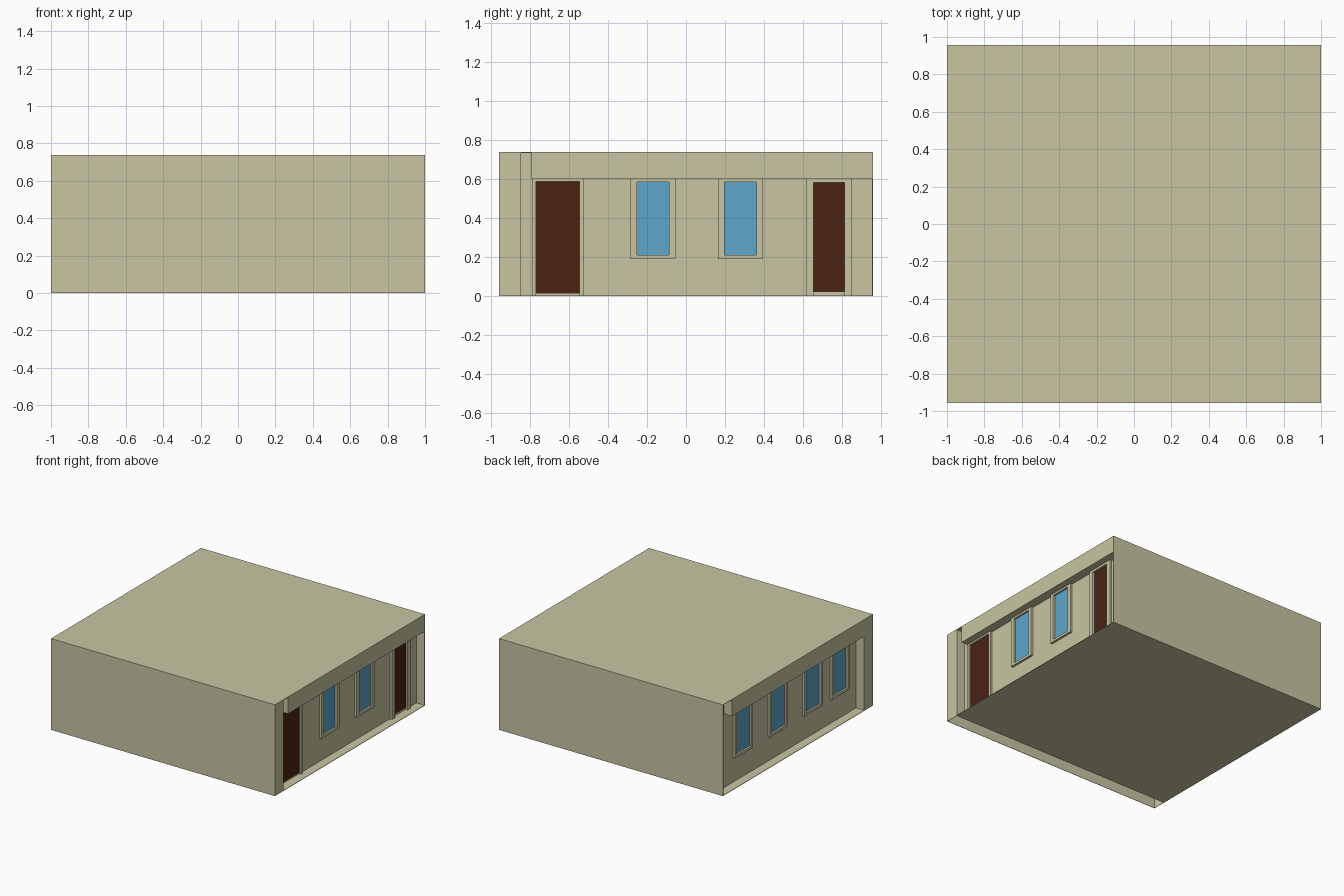
import bpy, bmesh
from mathutils import Vector

if "Cube" in bpy.data.objects:
    bpy.data.objects.remove(bpy.data.objects["Cube"])

X, Y, H = 1.0, 0.957, 0.737      # half width, half depth, height
YF = -0.845                      # inner face of the front block
XW = 0.927                       # recessed side wall plane
ZH = 0.60                        # underside of the side headers
T = 0.004                        # sheet thickness


def material(name, rgb):
    m = bpy.data.materials.new(name)
    m.diffuse_color = (*rgb, 1)
    m.use_nodes = True
    m.node_tree.nodes["Principled BSDF"].inputs["Base Color"].default_value = m.diffuse_color
    return m


WALL = material("sand_plaster", (0.58, 0.56, 0.36))
DOOR = material("brown_door", (0.07, 0.017, 0.007))
GLASS = material("blue_glass", (0.11, 0.38, 0.59))


def box(name, x, y, z, mat=WALL, open_bottom=False):
    lo = Vector(min(r) for r in (x, y, z))
    hi = Vector(max(r) for r in (x, y, z))
    bm = bmesh.new()
    bmesh.ops.create_cube(bm, size=1)
    for v in bm.verts:
        v.co = Vector(lo[i] + (v.co[i] + 0.5) * (hi[i] - lo[i]) for i in range(3))
    if open_bottom:
        bm.normal_update()
        down = [f for f in bm.faces if f.normal.z < -0.5]
        bmesh.ops.delete(bm, geom=down, context='FACES_ONLY')
    me = bpy.data.meshes.new(name)
    bm.to_mesh(me)
    bm.free()
    me.materials.append(mat)
    ob = bpy.data.objects.new(name, me)
    bpy.context.collection.objects.link(ob)
    return ob


def opening(name, side, y0, y1, z0, z1, mat, rim=0.033, sill=True):
    """Coloured panel with a slightly raised surround on one side wall."""
    wall, proud = side * (XW - 0.002), side * (XW + 0.018)
    box(name + "_panel", (wall, side * (XW + 0.003)), (y0, y1), (z0, z1), mat)
    bottom = z0 - 0.02 if sill else 0
    for tag, a, b in (("left", y0 - rim, y0), ("right", y1, y1 + rim)):
        box(f"{name}_jamb_{tag}", (wall, proud), (a, b), (bottom, ZH))
    box(name + "_lintel", (wall, proud), (y0, y1), (z1, ZH))
    if sill:
        box(name + "_sill", (wall, proud), (y0, y1), (bottom, z0))


# Main shell: floor, roof, thin back wall
box("floor", (-X, X), (YF, Y), (0, T))
box("roof", (-X, X), (-Y, Y), (H - T, H))
box("back_wall", (-X, X), (Y - T, Y), (0, H - T))

# Front block is hollow and open underneath
front = box("front_block", (-X, X), (-Y, YF), (0, H - T), open_bottom=True)
mod = front.modifiers.new("thickness", 'SOLIDIFY')
mod.thickness = T
mod.offset = -1

# Recessed side walls and the headers hanging over them
for tag, side, h0, h1 in (("right", 1, -0.79, Y - T), ("left", -1, YF, 0.84)):
    box(tag + "_wall", (side * (XW - T), side * XW), (YF, Y - T), (T, H - T))
    box(tag + "_header", (side * XW, side * X), (h0, h1), (ZH, H - T))

# Right side: two doors and two windows
opening("wide_door", 1, -0.768, -0.545, 0.013, 0.587, DOOR, rim=0.02, sill=False)
opening("narrow_door", 1, 0.652, 0.812, 0.02, 0.582, DOOR, rim=0.037, sill=False)
for i, y in enumerate((-0.17, 0.28)):
    opening(f"right_window_{i + 1}", 1, y - 0.082, y + 0.082, 0.21, 0.585, GLASS)

# Left side: four windows
for i, y in enumerate((0.61, 0.165, -0.28, -0.625)):
    opening(f"left_window_{i + 1}", -1, y - 0.09, y + 0.09, 0.22, 0.585, GLASS, rim=0.025)
